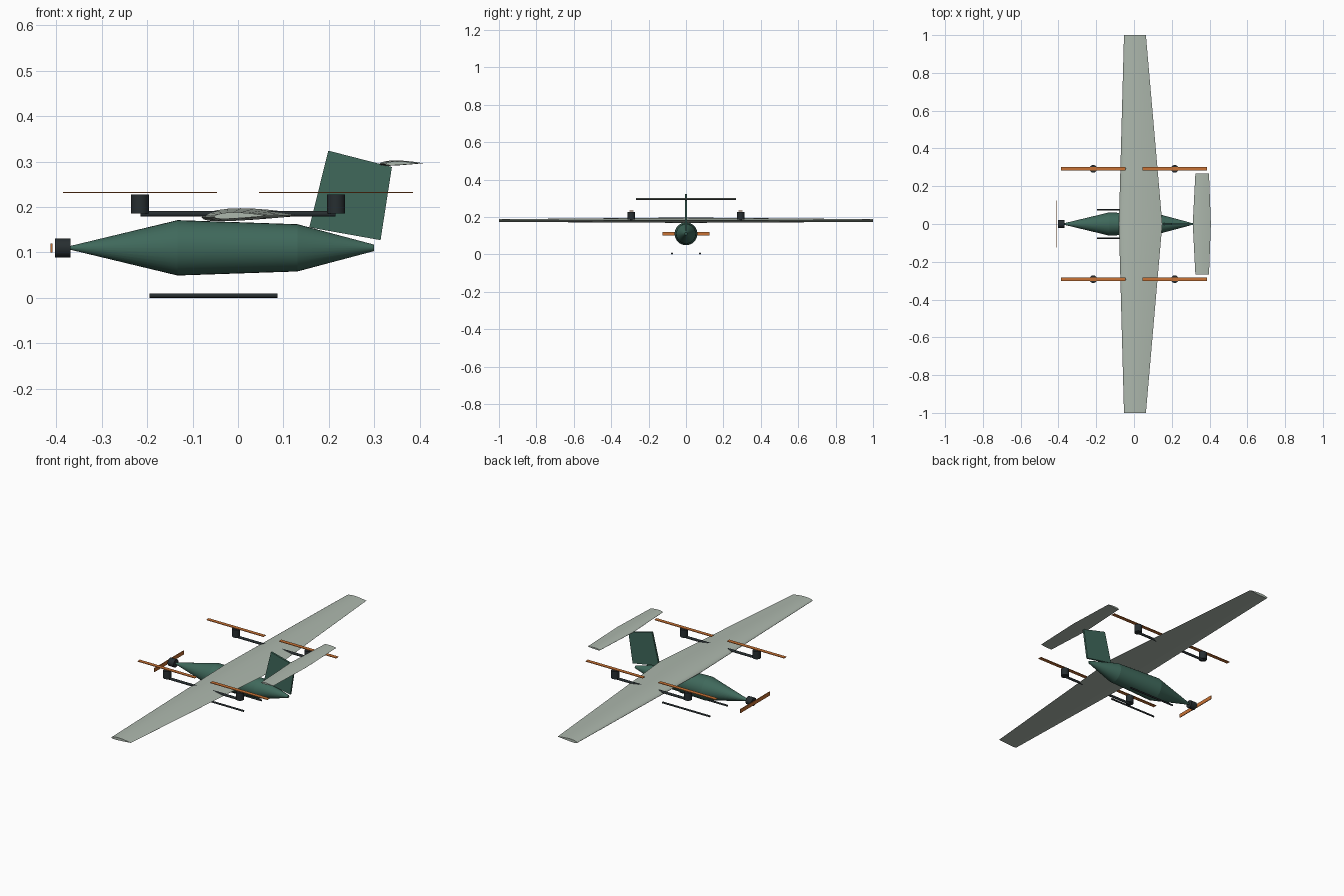
import bpy, bmesh, math
from mathutils import Matrix, Vector

if "Cube" in bpy.data.objects:
    bpy.data.objects.remove(bpy.data.objects["Cube"])


def material(name, rgb):
    m = bpy.data.materials.new(name)
    m.diffuse_color = (*rgb, 1)
    m.use_nodes = True
    m.node_tree.nodes["Principled BSDF"].inputs["Base Color"].default_value = m.diffuse_color
    return m


GREEN = material("green_body", (0.05, 0.14, 0.105))
PALE = material("pale_wing", (0.42, 0.48, 0.42))
DARK = material("dark_metal", (0.02, 0.027, 0.03))
ORANGE = material("orange_blade", (0.58, 0.17, 0.035))


def finish(name, bm, mat, angle=None):
    bmesh.ops.recalc_face_normals(bm, faces=bm.faces[:])
    me = bpy.data.meshes.new(name)
    bm.to_mesh(me)
    bm.free()
    ob = bpy.data.objects.new(name, me)
    bpy.context.collection.objects.link(ob)
    me.materials.append(mat)
    if angle:
        bpy.ops.object.select_all(action='DESELECT')
        ob.select_set(True)
        bpy.context.view_layer.objects.active = ob
        bpy.ops.object.shade_smooth_by_angle(angle=math.radians(angle))
    return ob


def loft(name, rings, mat, angle=None):
    """Skin a list of closed rings and cap both ends."""
    bm = bmesh.new()
    vs = [[bm.verts.new(p) for p in r] for r in rings]
    n = len(vs[0])
    for a, b in zip(vs, vs[1:]):
        for i in range(n):
            j = (i + 1) % n
            bm.faces.new((a[i], a[j], b[j], b[i]))
    bm.faces.new(vs[0])
    bm.faces.new(vs[-1])
    return finish(name, bm, mat, angle)


def box(name, centre, size, mat):
    bm = bmesh.new()
    bmesh.ops.create_cube(bm, size=1, matrix=Matrix.Translation(centre) @ Matrix.Diagonal((*size, 1)))
    return finish(name, bm, mat)


def cylinder(name, centre, r, length, axis, mat, seg=24):
    bm = bmesh.new()
    rot = Matrix.Rotation(math.pi / 2, 4, 'Y') if axis == 'X' else Matrix()
    bmesh.ops.create_cone(bm, cap_ends=True, segments=seg, radius1=r, radius2=r, depth=length,
                          matrix=Matrix.Translation(centre) @ rot)
    return finish(name, bm, mat, 30)


def airfoil(y, x0, x1, z, thick=0.12, camber=0.02, rise=0.02, n=12):
    """Cambered section from leading edge x0 to trailing edge x1."""
    c = x1 - x0
    ts = [0.5 - 0.5 * math.cos(math.pi * i / n) for i in range(n + 1)]

    def pt(t, s):
        h = 5 * thick * (0.2969 * math.sqrt(t) - 0.126 * t - 0.3516 * t**2 + 0.2843 * t**3 - 0.1015 * t**4)
        k = camber / 0.16 * (0.8 * t - t * t) if t < 0.4 else camber / 0.36 * (0.2 + 0.8 * t - t * t)
        return Vector((x0 + c * t, y, z + c * (k + s * h + rise * (t - 0.35))))
    return [pt(t, 1) for t in reversed(ts)] + [pt(t, -1) for t in ts[1:]]


# Fuselage: pointed nose, gently tapering middle, tail cone
SEG = 32
loft("fuselage", [[(x, r * math.cos(2 * math.pi * i / SEG), 0.11 + r * math.sin(2 * math.pi * i / SEG))
                   for i in range(SEG)]
                  for x, r in ((-0.37, 0.004), (-0.133, 0.061), (0.131, 0.052), (0.3, 0.007))], GREEN, 12)

# Main wing and tailplane, tapered both sides of the centre
loft("main_wing", [airfoil(-1, -0.053, 0.063, 0.179), airfoil(0, -0.08, 0.15, 0.179),
                   airfoil(1, -0.053, 0.063, 0.179)], PALE, 30)
loft("tailplane", [airfoil(-0.268, 0.325, 0.397, 0.295), airfoil(0, 0.311, 0.407, 0.295),
                   airfoil(0.268, 0.325, 0.397, 0.295)], PALE, 30)

# Swept vertical fin
fin = [(0.199, 0.324), (0.339, 0.288), (0.314, 0.127), (0.157, 0.155)]
loft("tail_fin", [[(x, y, z) for x, z in fin] for y in (-0.005, 0.005)], GREEN)

# Nose motor and propeller
cylinder("nose_motor", (-0.386, 0, 0.11), 0.021, 0.035, 'X', DARK)
box("nose_propeller", (-0.411, 0, 0.11), (0.004, 0.25, 0.02), ORANGE)

# Lift booms with a motor and propeller at each end, and landing skids
for side, s in (("left", -1), ("right", 1)):
    y = 0.292 * s
    cylinder(side + "_boom", (0, y, 0.185), 0.0065, 0.43, 'X', DARK, 16)
    for end, e in (("front", -1), ("rear", 1)):
        x = 0.216 * e
        cylinder(f"{side}_{end}_lift_motor", (x, y, 0.2065), 0.02, 0.041, 'Z', DARK)
        box(f"{side}_{end}_lift_propeller", (x, y, 0.232), (0.34, 0.02, 0.003), ORANGE)
    cylinder(side + "_skid", (-0.054, 0.075 * s, 0.0047), 0.0047, 0.282, 'X', DARK, 16)
